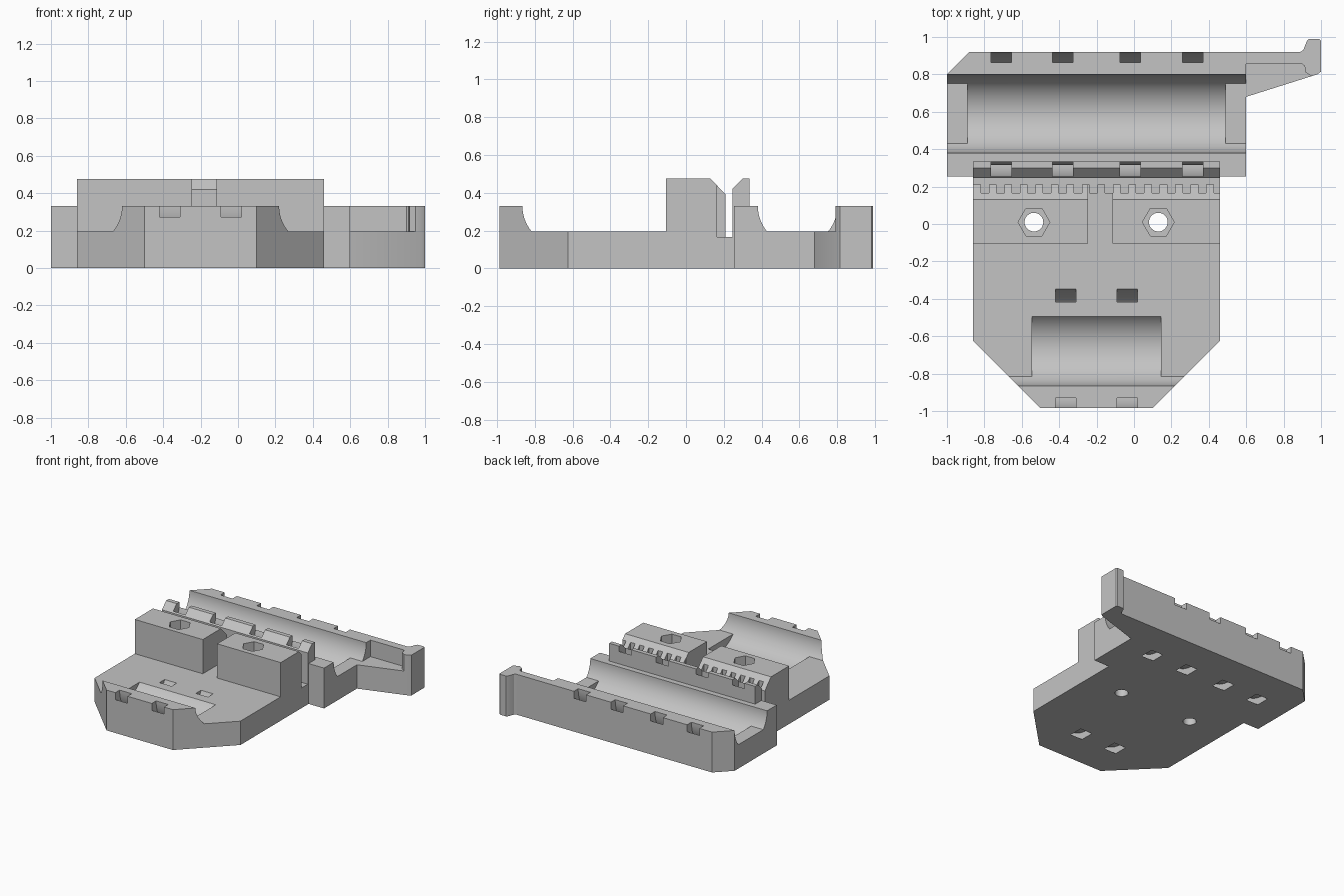
import bpy, bmesh, math
from mathutils import Vector

cube = bpy.data.objects.get("Cube")
if cube:
    bpy.data.objects.remove(cube)

grey = bpy.data.materials.new("plain_grey")
grey.use_nodes = True
grey.diffuse_color = (0.55, 0.55, 0.55, 1)
grey.node_tree.nodes["Principled BSDF"].inputs["Base Color"].default_value = (0.55, 0.55, 0.55, 1)


def prism(name, outline, lo, hi, axis="X"):
    """Extrude a 2D outline along X (outline is y, z) or Z (outline is x, y)."""
    place = (lambda a, b: (lo, a, b)) if axis == "X" else (lambda a, b: (a, b, lo))
    bm = bmesh.new()
    face = bm.faces.new([bm.verts.new(place(a, b)) for a, b in outline])
    ext = bmesh.ops.extrude_face_region(bm, geom=[face])
    shift = Vector((hi - lo, 0, 0)) if axis == "X" else Vector((0, 0, hi - lo))
    bmesh.ops.translate(bm, vec=shift, verts=[v for v in ext["geom"] if isinstance(v, bmesh.types.BMVert)])
    bmesh.ops.recalc_face_normals(bm, faces=bm.faces)
    mesh = bpy.data.meshes.new(name)
    bm.to_mesh(mesh)
    bm.free()
    mesh.materials.append(grey)
    obj = bpy.data.objects.new(name, mesh)
    bpy.context.scene.collection.objects.link(obj)
    return obj


def box(name, x0, x1, y0, y1, z0, z1):
    return prism(name, [(x0, y0), (x1, y0), (x1, y1), (x0, y1)], z0, z1, "Z")


def arc(cy, cz, r, start, end, n=24):
    return [(cy + r * math.cos(math.radians(start + (end - start) * i / n)),
             cz + r * math.sin(math.radians(start + (end - start) * i / n))) for i in range(n + 1)]


def ring(cx, cy, r, n):
    return arc(cx, cy, r, 0, 360 - 360 / n, n - 1)


# Shared dimensions
DECK, RIM, TOP = 0.195, 0.33, 0.475
LEFT, RIGHT = -0.86, 0.46
FRONT_Y, REAR_Y, R = -0.655, 0.59, 0.21
DIP = math.degrees(math.asin((RIM - DECK) / R))

# Front deck with its curved lip
front_deck = prism("front_deck", [(-0.985, 0), (0.255, 0), (0.255, 0.165), (0.21, 0.165), (0.21, DECK)]
                   + arc(FRONT_Y, RIM, R, 180 + DIP, 180, 10) + [(-0.985, RIM)], LEFT, RIGHT)

# Rear cradle body
rear_cradle = prism("rear_cradle", [(0.255, 0), (0.92, 0), (0.92, RIM)]
                    + arc(REAR_Y, RIM, R, 0, -DIP, 10) + arc(REAR_Y, RIM, R, 180 + DIP, 180, 10)
                    + [(0.255, RIM)], -1.0, 0.6)

# Clamp blocks either side of the gap, and the strip behind the belt slit
block = [(-0.105, DECK), (0.21, DECK), (0.21, 0.39), (0.13, TOP), (-0.105, TOP)]
right_clamp_block = prism("right_clamp_block", block, LEFT, -0.245)
left_clamp_block = prism("left_clamp_block", block, -0.115, RIGHT)
belt_strip = prism("belt_strip", [(0.245, 0.165), (0.335, 0.165), (0.335, TOP), (0.3, TOP), (0.245, 0.42)],
                   LEFT, RIGHT)

# Side arm with a raised end post
tail = [(0.98, 0.8), (1, 0.815), (1, 0.98), (0.99, 0.99), (0.935, 0.99), (0.925, 0.98),
        (0.905, 0.93), (0.89, 0.92), (0.6, 0.92)]
arm_base = prism("arm_base", [(0.6, 0.68)] + tail, 0, DECK, "Z")
arm_post = prism("arm_post", [(0.6, 0.855), (0.9, 0.855), (0.912, 0.845), (0.918, 0.81), (0.95, 0.79)] + tail,
                 DECK, RIM, "Z")

# Corner chamfer cutters
corner_a = prism("corner_a", [(-0.9, -0.585), (-0.45, -1.035), (-0.9, -1.035)], -0.1, 0.6, "Z")
corner_b = prism("corner_b", [(0.5, -0.585), (0.05, -1.035), (0.5, -1.035)], -0.1, 0.6, "Z")
corner_c = prism("corner_c", [(-1.05, 0.75), (-0.83, 0.97), (-1.05, 0.97)], -0.1, 0.6, "Z")


# Rounded troughs sunk below deck level
def trough(name, cy, x0, x1):
    low = arc(cy, RIM, R, 180 + DIP, 360 - DIP, 32)
    return prism(name, [(low[0][0], 0.26)] + low + [(low[-1][0], 0.26)], x0, x1)


front_trough = trough("front_trough", FRONT_Y, -0.545, 0.145)
rear_trough = trough("rear_trough", REAR_Y, -0.89, 0.49)


# Curved strap channels around each trough
def strap(name, cx, cy):
    outer = [(cy - 0.335, RIM + 0.2)] + arc(cy, RIM, 0.335, 180, 360, 48) + [(cy + 0.335, RIM + 0.2)]
    inner = arc(cy, RIM, 0.275, 46.6, -226.6, 48)
    return prism(name, outer + inner, cx - 0.055, cx + 0.055)


front_straps = [strap("front_strap_channel", x, FRONT_Y) for x in (-0.365, -0.035)]
rear_straps = [strap("rear_strap_channel", x, REAR_Y) for x in (-0.71, -0.38, -0.02, 0.315)]

# Belt tooth notches
notches = []
for i in range(16):
    x = -0.797 + i * 0.083
    notches.append(box("belt_notch", x - 0.021, x + 0.021, 0.165, 0.23, 0.165, 0.6))

# Bolt holes with hexagonal nut pockets
bolts, pockets = [], []
for x in (-0.535, 0.13):
    bolts.append(prism("bolt_hole", ring(x, 0.01, 0.05, 32), -0.1, 0.6, "Z"))
    pockets.append(prism("nut_pocket", ring(x, 0.01, 0.085, 6), 0.28, 0.6, "Z"))

cuts = {
    front_deck: [corner_a, corner_b, front_trough] + front_straps + notches + bolts,
    rear_cradle: [corner_c, rear_trough] + rear_straps,
    belt_strip: rear_straps,
    right_clamp_block: [bolts[0], pockets[0]] + notches[:8],
    left_clamp_block: [bolts[1], pockets[1]] + notches[7:],
    arm_base: [],
    arm_post: [],
}

# Apply the cuts, then remove the cutters
for part, cutters in cuts.items():
    for c in cutters:
        mod = part.modifiers.new("cut", "BOOLEAN")
        mod.operation, mod.solver, mod.object = "DIFFERENCE", "EXACT", c
bpy.context.view_layer.update()
graph = bpy.context.evaluated_depsgraph_get()
for part in cuts:
    mesh = bpy.data.meshes.new_from_object(part.evaluated_get(graph))
    part.modifiers.clear()
    part.data = mesh
for c in {c for group in cuts.values() for c in group}:
    bpy.data.objects.remove(c)

# Smooth the curves, keep hard edges
bpy.ops.object.select_all(action="DESELECT")
for part in cuts:
    part.select_set(True)
bpy.context.view_layer.objects.active = front_deck
bpy.ops.object.shade_smooth_by_angle(angle=math.radians(25))
